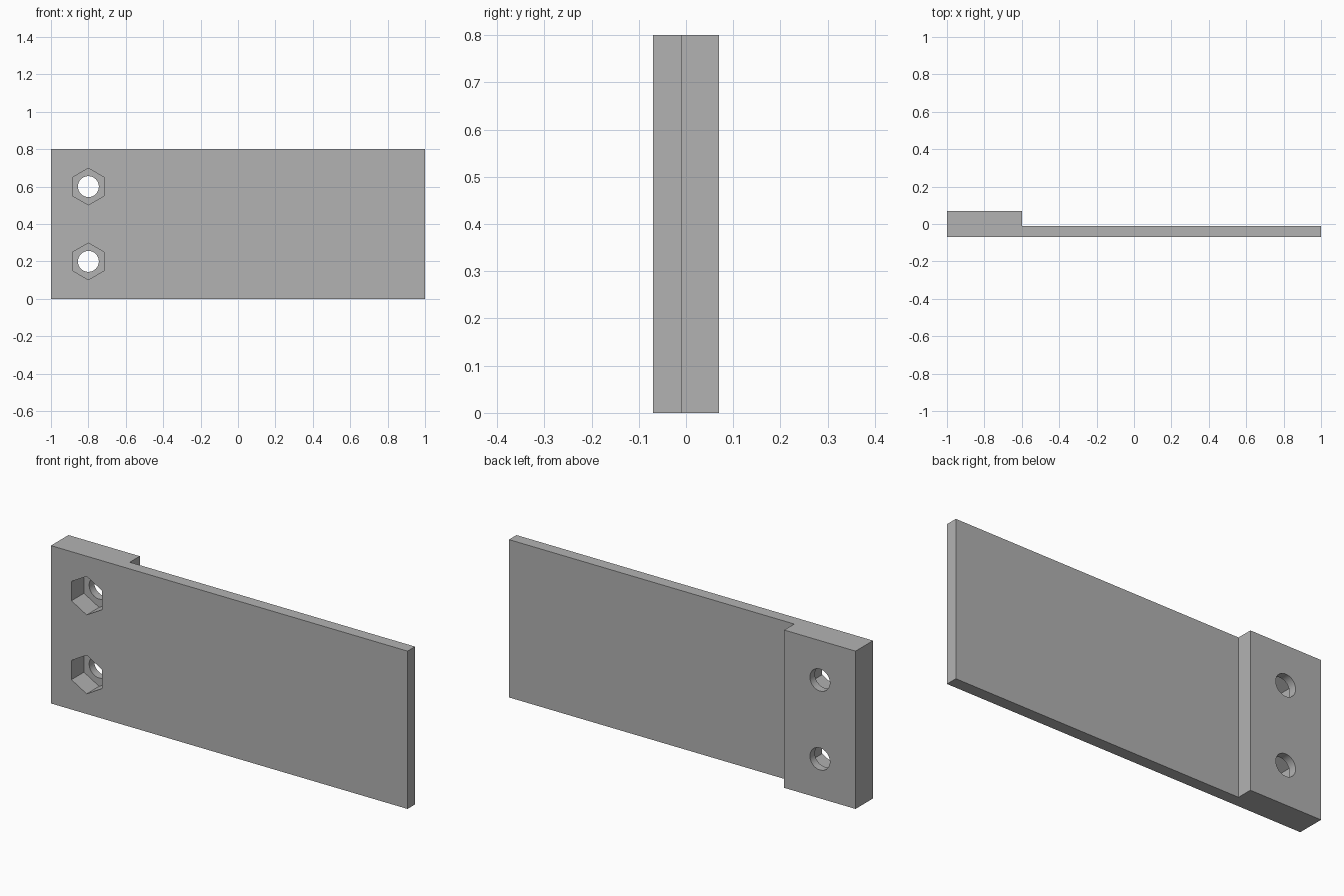
import bpy, bmesh, math

cube = bpy.data.objects.get("Cube")
if cube:
    bpy.data.objects.remove(cube, do_unlink=True)

FRONT, STEP, BACK = -0.07, -0.01, 0.07
HEIGHT = 0.8

# Single grey material
grey = bpy.data.materials.new("plain_grey")
grey.use_nodes = True
colour = (0.448, 0.448, 0.448, 1)
grey.diffuse_color = colour
grey.node_tree.nodes["Principled BSDF"].inputs["Base Color"].default_value = colour

# Plate with a thick mounting end: L-shaped plan extruded upwards
profile = [(-1, FRONT), (1, FRONT), (1, STEP), (-0.6, STEP), (-0.6, BACK), (-1, BACK)]
bm = bmesh.new()
base = bm.faces.new([bm.verts.new((x, y, 0)) for x, y in profile])
top = bmesh.ops.extrude_face_region(bm, geom=[base])["geom"]
bmesh.ops.translate(bm, vec=(0, 0, HEIGHT),
                    verts=[g for g in top if isinstance(g, bmesh.types.BMVert)])
bmesh.ops.recalc_face_normals(bm, faces=bm.faces)
mesh = bpy.data.meshes.new("mounting_plate")
bm.to_mesh(mesh)
bm.free()
mesh.materials.append(grey)
plate = bpy.data.objects.new("mounting_plate", mesh)
bpy.context.collection.objects.link(plate)


def cut(name, sides, radius, y0, y1, z):
    """Cut a prism running along y out of the plate."""
    bpy.ops.mesh.primitive_cone_add(vertices=sides, radius1=radius, radius2=radius,
                                    depth=y1 - y0, location=(-0.8, (y0 + y1) / 2, z),
                                    rotation=(math.pi / 2, 0, 0))
    cutter = bpy.context.object
    cutter.name = name
    cutter.hide_render = True
    cutter.data.materials.append(grey)
    bpy.ops.object.select_all(action="DESELECT")
    plate.select_set(True)
    bpy.context.view_layer.objects.active = plate
    mod = plate.modifiers.new(name, "BOOLEAN")
    mod.operation, mod.solver, mod.object = "DIFFERENCE", "EXACT", cutter
    bpy.ops.object.modifier_apply(modifier=mod.name)
    bpy.data.objects.remove(cutter, do_unlink=True)


# Two bolt holes, each with a hexagonal nut pocket in the front
for z in (0.2, 0.6):
    cut("nut_pocket", 6, 0.098, FRONT - 0.05, 0.03, z)
    cut("bolt_hole", 32, 0.056, FRONT - 0.1, BACK + 0.1, z)

# Smooth the hole walls, keep every real edge sharp
bpy.ops.object.shade_smooth_by_angle(angle=math.radians(30))
